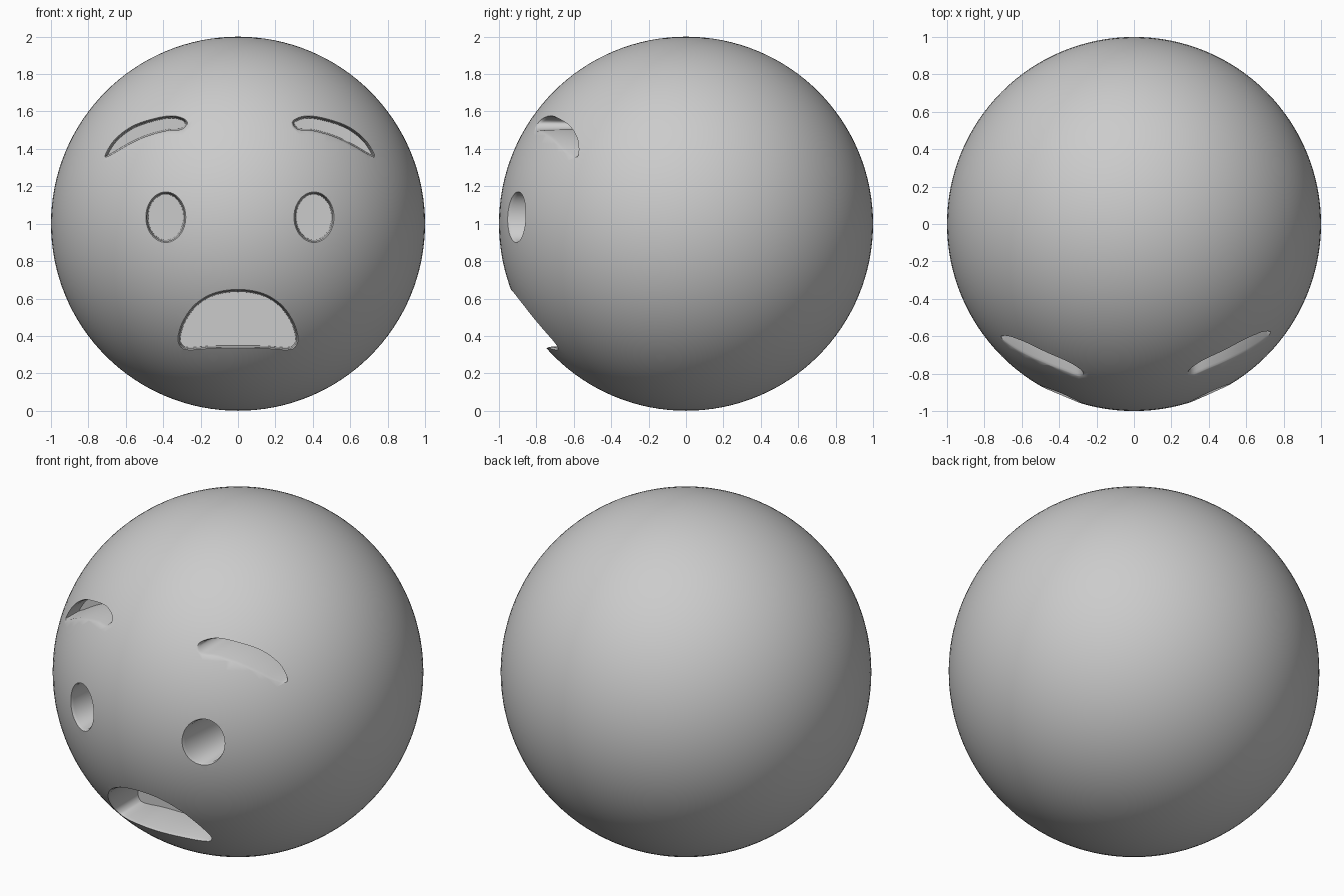
import bpy, bmesh, math
from mathutils import Vector

cube = bpy.data.objects.get("Cube")
if cube:
    bpy.data.objects.remove(cube, do_unlink=True)

FLOOR_Y = -0.5
FACE_SHIFT = 0.01

grey = bpy.data.materials.new("plain_grey")
grey.use_nodes = True
grey.diffuse_color = (0.6, 0.6, 0.6, 1)
grey.node_tree.nodes["Principled BSDF"].inputs["Base Color"].default_value = (0.6, 0.6, 0.6, 1)


def smooth_loop(pts, steps=5):
    """Closed Catmull-Rom curve through the points."""
    pts = [Vector(p) for p in pts]
    n, out = len(pts), []
    for i in range(n):
        a, b, c, d = (pts[(i + k) % n] for k in (-1, 0, 1, 2))
        for s in range(steps):
            t = s / steps
            out.append(0.5 * (2 * b + (c - a) * t + (2 * a - 5 * b + 4 * c - d) * t ** 2
                              + (3 * b - a - 3 * c + d) * t ** 3))
    return out


def ellipse(cx, cz, rx, rz, n=48):
    return [Vector((cx + rx * math.cos(math.tau * i / n), cz + rz * math.sin(math.tau * i / n)))
            for i in range(n)]


def inset(loop, dist):
    """Move a closed outline inward."""
    n = len(loop)
    area = sum(loop[i - 1].x * loop[i].y - loop[i].x * loop[i - 1].y for i in range(n))
    sign = 1 if area > 0 else -1
    out = []
    for i, p in enumerate(loop):
        t = (loop[(i + 1) % n] - loop[i - 1]).normalized()
        out.append(p + Vector((-t.y, t.x)) * dist * sign)
    return out


def surface_y(p):
    return -math.sqrt(max(0, 1 - p.x ** 2 - (p.y - 1) ** 2))


def add_recess(bm, loop):
    """Closed cutter with a rounded rim, nearly straight walls and a flat floor."""
    layers = [(0, lambda p: -1.3), (0, lambda p: surface_y(p) - 0.002),
              (0.003, lambda p: surface_y(p) + 0.006), (0.008, lambda p: surface_y(p) + 0.018),
              (0.014, lambda p: FLOOR_Y)]
    rings = [[bm.verts.new((q.x, depth(p), q.y)) for p, q in zip(loop, inset(loop, d))]
             for d, depth in layers]
    n = len(loop)
    for r0, r1 in zip(rings, rings[1:]):
        for i in range(n):
            j = (i + 1) % n
            bm.faces.new((r0[i], r0[j], r1[j], r1[i]))
    bm.faces.new(rings[0][::-1])
    bm.faces.new(rings[-1])


def make_object(name, bm):
    mesh = bpy.data.meshes.new(name)
    bm.to_mesh(mesh)
    bm.free()
    mesh.materials.append(grey)
    obj = bpy.data.objects.new(name, mesh)
    bpy.context.collection.objects.link(obj)
    return obj


# Round head
bm = bmesh.new()
bmesh.ops.create_uvsphere(bm, u_segments=128, v_segments=64, radius=1)
bmesh.ops.translate(bm, verts=bm.verts, vec=(0, 0, 1))
head = make_object("round_head", bm)

# Outlines of the sunken features
brow = [(0.73, 1.37), (0.68, 1.45), (0.59, 1.52), (0.48, 1.56), (0.375, 1.578), (0.305, 1.56),
        (0.289, 1.53), (0.32, 1.497), (0.40, 1.49), (0.507, 1.46), (0.60, 1.417),
        (0.68, 1.37), (0.717, 1.353)]
half_mouth = [(0.13, 0.63), (0.23, 0.57), (0.295, 0.48), (0.322, 0.39), (0.305, 0.34),
              (0.26, 0.325), (0.14, 0.333)]
mouth = [(0, 0.65)] + half_mouth + [(0, 0.334)] + [(-x, z) for x, z in reversed(half_mouth)]

# Eyes and brows are mirrored about the face line
bm = bmesh.new()
add_recess(bm, smooth_loop(mouth))
for side in (-1, 1):
    add_recess(bm, ellipse(side * 0.396 + FACE_SHIFT, 1.035, 0.108, 0.136))
    add_recess(bm, smooth_loop([(side * (x - FACE_SHIFT) + FACE_SHIFT, z) for x, z in brow]))
bmesh.ops.recalc_face_normals(bm, faces=bm.faces)
bmesh.ops.triangulate(bm, faces=bm.faces)
cutter = make_object("face_cutter", bm)
cutter.hide_render = True

# Carve the face
mod = head.modifiers.new("carve_face", 'BOOLEAN')
mod.operation = 'DIFFERENCE'
mod.solver = 'EXACT'
mod.object = cutter
bpy.ops.object.select_all(action='DESELECT')
head.select_set(True)
bpy.context.view_layer.objects.active = head
bpy.ops.object.modifier_apply(modifier=mod.name)
bpy.data.objects.remove(cutter, do_unlink=True)
bpy.ops.object.shade_smooth_by_angle(angle=math.radians(40))
